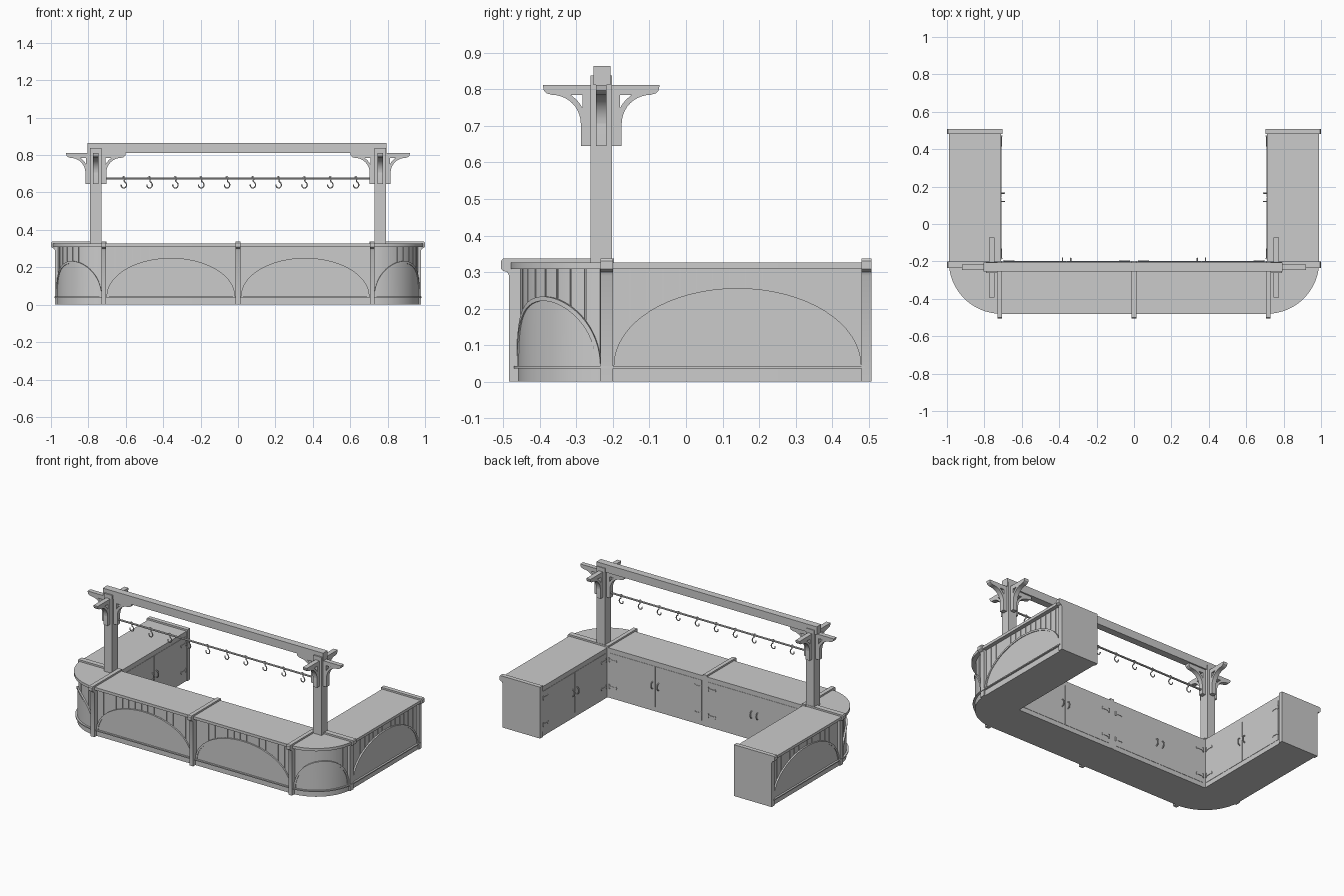
import bpy
import bmesh
from math import sin, cos, pi, sqrt

cube = bpy.data.objects.get("Cube")
if cube:
    bpy.data.objects.remove(cube, do_unlink=True)

GREY = (0.6, 0.6, 0.6, 1)
mat = bpy.data.materials.new("plain_grey")
mat.use_nodes = True
mat.diffuse_color = GREY
mat.node_tree.nodes["Principled BSDF"].inputs["Base Color"].default_value = GREY
parts = []


def finish(name, mesh):
    mesh.materials.clear()
    mesh.materials.append(mat)
    ob = bpy.data.objects.new(name, mesh)
    bpy.context.collection.objects.link(ob)
    parts.append(ob)


def rings_to_object(name, rings):
    """Skin a list of equal closed rings and cap both ends."""
    bm = bmesh.new()
    rows = [[bm.verts.new(p) for p in ring] for ring in rings]
    n = len(rows[0])
    for a, b in zip(rows, rows[1:]):
        for i in range(n):
            j = (i + 1) % n
            bm.faces.new((a[i], a[j], b[j], b[i]))
    bm.faces.new(rows[0])
    bm.faces.new(rows[-1])
    bmesh.ops.recalc_face_normals(bm, faces=bm.faces)
    mesh = bpy.data.meshes.new(name)
    bm.to_mesh(mesh)
    bm.free()
    finish(name, mesh)


def prism(name, outline, d0, d1, place):
    rings_to_object(name, [[place(s, z, d) for s, z in outline] for d in (d0, d1)])


def strip(name, low, high, d0, d1, place):
    """Solid between two curves, from depth d0 to d1."""
    rings_to_object(name, [[place(*a, d0), place(*a, d1), place(*b, d1), place(*b, d0)]
                           for a, b in zip(low, high)])


def box(name, x0, x1, y0, y1, z0, z1):
    prism(name, [(x0, y0), (x1, y0), (x1, y1), (x0, y1)], z0, z1, lambda x, y, z: (x, y, z))


def tube(name, points, radius):
    cu = bpy.data.curves.new(name, 'CURVE')
    cu.dimensions = '3D'
    cu.bevel_depth = radius
    cu.bevel_resolution = 2
    cu.resolution_u = 5
    cu.use_fill_caps = True
    sp = cu.splines.new('BEZIER')
    sp.bezier_points.add(len(points) - 1)
    for bp, p in zip(sp.bezier_points, points):
        bp.co = p
        bp.handle_left_type = bp.handle_right_type = 'AUTO'
    tmp = bpy.data.objects.new(name, cu)
    mesh = bpy.data.meshes.new_from_object(tmp)
    bpy.data.objects.remove(tmp)
    finish(name, mesh)


# Counter layers: a U-shaped footprint with rounded front corners
CX, CY, END = 0.71, -0.2, 0.49


def footprint(r):
    arc = [(CX + r * cos(a), CY - r * sin(a)) for a in (i * pi / 48 for i in range(25))]
    half = [(CX, CY), (CX, END), (CX + r, END)] + arc
    return half + [(-x, y) for x, y in reversed(half)]


for name, r, z0, z1 in (("counter_body", 0.25, 0, 0.31), ("plinth", 0.26, 0, 0.037),
                        ("plinth_lip", 0.272, 0.036, 0.043), ("countertop", 0.28, 0.308, 0.326)):
    prism(name, footprint(r), z0, z1, lambda x, y, z: (x, y, z))


# Arched panels with planked spandrels
def arch_panel(name, s0, s1, peak, place):
    base, mid, half = 0.043, (s0 + s1) / 2, (s1 - s0) / 2

    def arch(f, inset=0.0):
        t = pi * f
        return (mid - (half - inset) * cos(t), base + (peak - base - inset) * sin(t))

    def height(s):
        return base + (peak - base) * sqrt(max(0, 1 - ((s - mid) / half) ** 2))

    steps = [i / 32 for i in range(33)]
    inner = [arch(f, 0.012) for f in steps]
    strip(name + "_infill", [(s, base - 0.005) for s, z in inner], inner, 0.24, 0.26, place)
    strip(name + "_arch_trim", inner, [arch(f) for f in steps], 0.24, 0.264, place)
    count = round((s1 - s0) / 0.045)
    width = (s1 - s0) / count
    for k in range(count):
        a = s0 + k * width + 0.002
        row = [a + (width - 0.004) * i / 4 for i in range(5)]
        strip(name + "_plank", [(s, height(s) - 0.006) for s in row],
              [(s, 0.309) for s in row], 0.245, 0.254, place)


# Straps over the counter and down its face, with a rounded nose reaching out to r
def strap(name, t0, t1, back, r, place):
    face = r - 0.022
    outline = [(back, 0), (face, 0), (face, 0.29), (r - 0.017, 0.3), (r - 0.006, 0.303),
               (r, 0.309), (r, 0.33), (r - 0.005, 0.337), (back, 0.337)]
    prism(name, outline, t0, t1, lambda d, z, s: place(s, z, d))


def door_pair(name, s0, s1, place):
    mid = (s0 + s1) / 2
    for side in (-1, 1):
        edge = s0 if side < 0 else s1
        a, b = sorted((edge, mid + side * 0.002))
        prism(name + "_door", [(a, 0.03), (b, 0.03), (b, 0.295), (a, 0.295)], -0.01, 0.002, place)
        # pull handle
        h = mid + side * 0.022
        tube(name + "_handle", [place(h, 0.145, 0), place(h, 0.152, 0.013), place(h, 0.168, 0.017),
                                place(h, 0.184, 0.013), place(h, 0.191, 0)], 0.0035)
        # strap hinges
        for z in (0.075, 0.25):
            tip = edge - side * 0.055
            prism(name + "_hinge", [(edge, z - 0.012), (edge, z + 0.012), (edge - side * 0.012, z + 0.005),
                                    (tip + side * 0.012, z + 0.004), (tip + side * 0.006, z + 0.01),
                                    (tip, z), (tip + side * 0.006, z - 0.01),
                                    (tip + side * 0.012, z - 0.004), (edge - side * 0.012, z - 0.005)],
                  0, 0.005, place)
            tube(name + "_hinge_pin", [place(edge, z - 0.014, 0.003), place(edge, z + 0.014, 0.003)], 0.004)


for sx, side in ((-1, "right"), (1, "left")):
    def front(s, z, d):
        return (sx * s, CY - d, z)

    def corner(s, z, d):
        a = s / 0.26
        return (sx * (CX + d * cos(a)), CY - d * sin(a), z)

    def wing(s, z, d):
        return (sx * (CX + d), s, z)

    arch_panel(side + "_front", 0.015, 0.703, 0.25, front)
    arch_panel(side + "_corner", 0.034, 0.39, 0.233, corner)
    arch_panel(side + "_wing", -0.198, 0.48, 0.256, wing)

    strap(side + "_front_strap", 0.705, 0.731, -0.003, 0.306, front)
    strap(side + "_corner_strap", -0.234, -0.2, 0, 0.29, wing)
    strap(side + "_end_board", 0.48, 0.508, -0.006, 0.29, wing)

    # Cupboard doors on the inner faces
    door_pair(side + "_back", 0.025, 0.695, lambda s, z, d: (sx * s, CY + d, z))
    door_pair(side + "_wing_inner", -0.185, 0.47, lambda s, z, d: (sx * (CX - d), s, z))

    # Post with four curved brackets under crossed arms
    px, py = sx * 0.76, -0.232
    box(side + "_post", px - 0.03, px + 0.03, py - 0.03, py + 0.03, 0.3, 0.838)
    for k in range(4):
        c, n = (1, 0, -1, 0)[k], (0, 1, 0, -1)[k]

        def radial(u, z, d):
            return (px + u * c - d * n, py + u * n + d * c, z)

        prism(side + "_arm", [(0, 0.785), (0.135, 0.785), (0.149, 0.789), (0.157, 0.797),
                              (0.16, 0.812), (0, 0.812)], -0.015, 0.015, radial)
        prism(side + "_bracket_leg", [(0.02, 0.645), (0.056, 0.645), (0.056, 0.71), (0.052, 0.74),
                                      (0.052, 0.79), (0.02, 0.79)], -0.015, 0.015, radial)
        sweep = [i * pi / 20 for i in range(11)]
        curves = [[(0.135 - r * cos(t), 0.706 + r * sin(t)) for t in sweep] for r in (0.079, 0.094)]
        strip(side + "_bracket_brace", *curves, -0.015, 0.015, radial)

strap("centre_strap", -0.013, 0.013, -0.003, 0.306, front)

# Overhead beam and hanging rail
box("top_beam", -0.805, 0.795, -0.253, -0.207, 0.812, 0.864)
tube("hanging_rail", [(-0.74, -0.23, 0.675), (0.74, -0.23, 0.675)], 0.006)
for k in range(10):
    x = -0.613 + k * 0.138
    hook = [(-0.008, 0.671), (0, 0.684), (0.009, 0.675), (0.004, 0.662), (0.014, 0.65),
            (0.016, 0.635), (0.003, 0.624), (-0.01, 0.632), (-0.012, 0.643)]
    tube("hook", [(x + u, -0.23, z) for u, z in hook], 0.0032)

# Smooth the curved surfaces, keep the edges crisp
bpy.ops.object.select_all(action='DESELECT')
for ob in parts:
    ob.select_set(True)
bpy.context.view_layer.objects.active = parts[0]
bpy.ops.object.shade_smooth_by_angle(angle=0.52)
